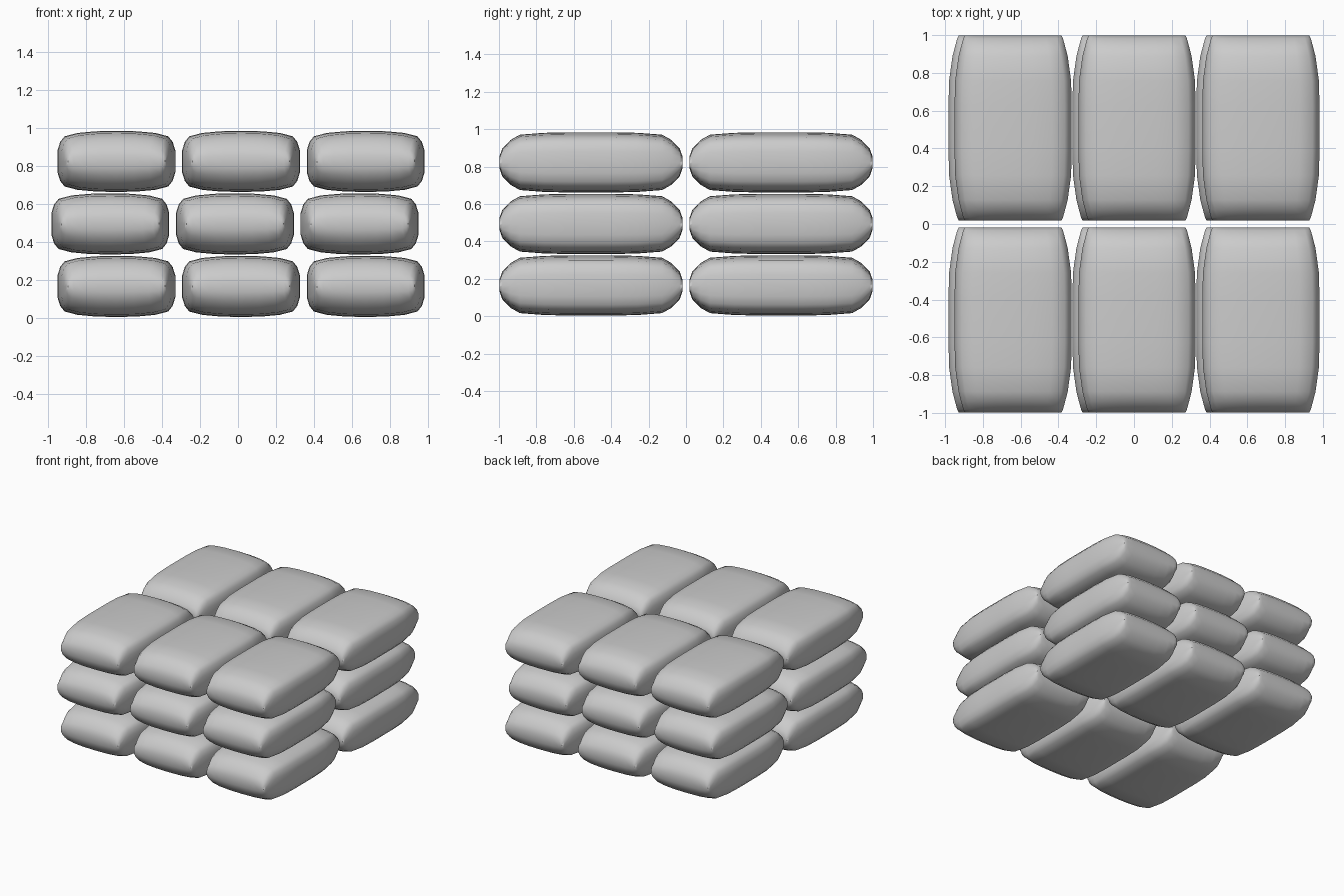
import bpy

if "Cube" in bpy.data.objects:
    bpy.data.objects.remove(bpy.data.objects["Cube"])

# Upper-right quarter of the sack cross-section (unit half width / half height)
QUARTER = [(1, 0), (1, .36), (.955, .64), (.88, .82), (.66, .93), (.35, .985)]
# Half of the lengthwise taper: distance from middle, half width, half height
TAPER = [(.49, .256, .03), (.474, .264, .075), (.43, .276, .12),
         (.38, .289, .148), (.25, .307, .158), (.12, .31, .161)]


def section():
    """Full closed outline mirrored from the quarter profile."""
    right = QUARTER + [(0, 1)] + [(-x, z) for x, z in reversed(QUARTER)]
    return right + [(-x, -z) for x, z in right[1:-1]]


def sack_mesh():
    """Loft the outline along y with the tapered ends."""
    ring = section()
    n = len(ring)
    stations = [(-y, w, h) for y, w, h in TAPER] + list(reversed(TAPER))
    verts = [(x * w, y, z * h) for y, w, h in stations for x, z in ring]
    faces = []
    for s in range(len(stations) - 1):
        for i in range(n):
            j = (i + 1) % n
            faces.append((s * n + i, s * n + j, (s + 1) * n + j, (s + 1) * n + i))
    last = (len(stations) - 1) * n
    # End caps as strips between the upper and lower outline
    half = n // 2
    for base, flip in ((0, False), (last, True)):
        for i in range(half):
            quad = [i, i + 1, (n - i - 1) % n, (n - i) % n]
            quad = list(dict.fromkeys(base + k for k in quad))
            if len(quad) > 2:
                faces.append(tuple(quad if flip else reversed(quad)))
    mesh = bpy.data.meshes.new("sack")
    mesh.from_pydata(verts, [], faces)
    mesh.validate()
    import bmesh
    bm = bmesh.new()
    bm.from_mesh(mesh)
    bmesh.ops.recalc_face_normals(bm, faces=bm.faces)
    bm.to_mesh(mesh)
    bm.free()
    mesh.shade_smooth()
    return mesh


# Stack: three layers of 3 x 2 sacks, middle layer shifted sideways
mesh = sack_mesh()
for layer, z in enumerate((.165, .494, .823)):
    shift = -.016 if layer == 1 else .016
    for col in (-1, 0, 1):
        for row, y in (("front", -.508), ("back", .508)):
            sack = bpy.data.objects.new(f"sack_{layer + 1}_{row}_{col + 2}", mesh)
            sack.location = (col * .656 + shift, y, z)
            bpy.context.collection.objects.link(sack)
